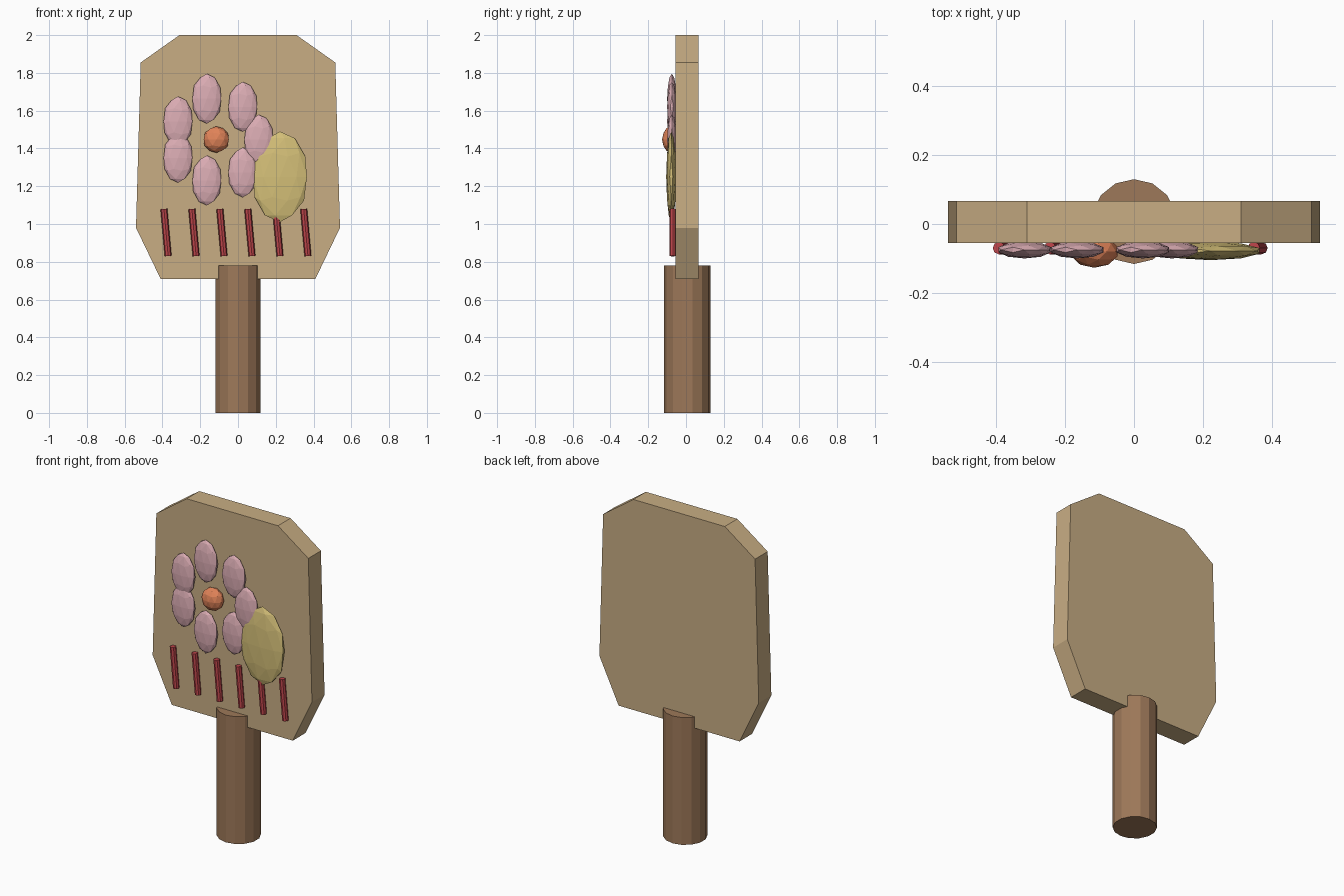
import bpy, bmesh, math

if "Cube" in bpy.data.objects:
    bpy.data.objects.remove(bpy.data.objects["Cube"])


def material(name, rgb):
    m = bpy.data.materials.new(name)
    m.diffuse_color = (*rgb, 1)
    m.use_nodes = True
    m.node_tree.nodes["Principled BSDF"].inputs["Base Color"].default_value = m.diffuse_color
    return m


wood = material("pale_wood", (0.58, 0.42, 0.23))
grip = material("brown_wood", (0.34, 0.19, 0.10))
pink = material("pink", (0.72, 0.42, 0.46))
orange = material("orange", (0.76, 0.23, 0.10))
yellow = material("yellow", (0.67, 0.53, 0.19))
red = material("red", (0.52, 0.06, 0.07))


def add_object(name, bm, mat):
    bmesh.ops.recalc_face_normals(bm, faces=bm.faces)
    mesh = bpy.data.meshes.new(name)
    bm.to_mesh(mesh)
    bm.free()
    mesh.materials.append(mat)
    ob = bpy.data.objects.new(name, mesh)
    bpy.context.collection.objects.link(ob)
    return ob


def ellipsoid(name, loc, radii, mat):
    bm = bmesh.new()
    bmesh.ops.create_icosphere(bm, subdivisions=2, radius=1)
    bmesh.ops.scale(bm, vec=radii, verts=bm.verts)
    add_object(name, bm, mat).location = loc


def rod(name, loc, radius, depth, sides, mat, tilt=0, spin=0):
    bm = bmesh.new()
    bmesh.ops.create_cone(bm, cap_ends=True, segments=sides,
                          radius1=radius, radius2=radius, depth=depth)
    ob = add_object(name, bm, mat)
    ob.location = loc
    ob.rotation_euler = (0, tilt, spin)


# Paddle board: mirrored half profile, extruded in depth
half = [(0.41, 0.71), (0.54, 0.98), (0.515, 1.855), (0.31, 2.0)]
outline = half + [(-x, z) for x, z in reversed(half)]
bm = bmesh.new()
face = bm.faces.new([bm.verts.new((x, -0.055, z)) for x, z in outline])
ext = bmesh.ops.extrude_face_region(bm, geom=[face])
bmesh.ops.translate(bm, vec=(0, 0.122, 0),
                    verts=[g for g in ext["geom"] if isinstance(g, bmesh.types.BMVert)])
add_object("paddle_board", bm, wood)

# Handle
rod("handle", (0, 0.007, 0.39), 0.123, 0.78, 14, grip)

# Flower: seven petals around a centre
cx, cz = -0.115, 1.447
for i in range(7):
    a = i * math.tau / 7
    ellipsoid(f"petal_{i + 1}",
              (cx + 0.225 * math.cos(a), -0.075, cz + 0.222 * math.sin(a)),
              (0.08, 0.025, 0.132), pink)
ellipsoid("flower_centre", (cx, -0.08, cz), (0.07, 0.047, 0.07), orange)

# Large yellow oval beside the flower
ellipsoid("yellow_oval", (0.222, -0.078, 1.25), (0.15, 0.027, 0.24), yellow)

# Row of slanted red stripes
for i in range(6):
    rod(f"stripe_{i + 1}", (-0.381 + 0.148 * i, -0.07, 0.955), 0.018, 0.25, 8,
        red, tilt=-0.09)
